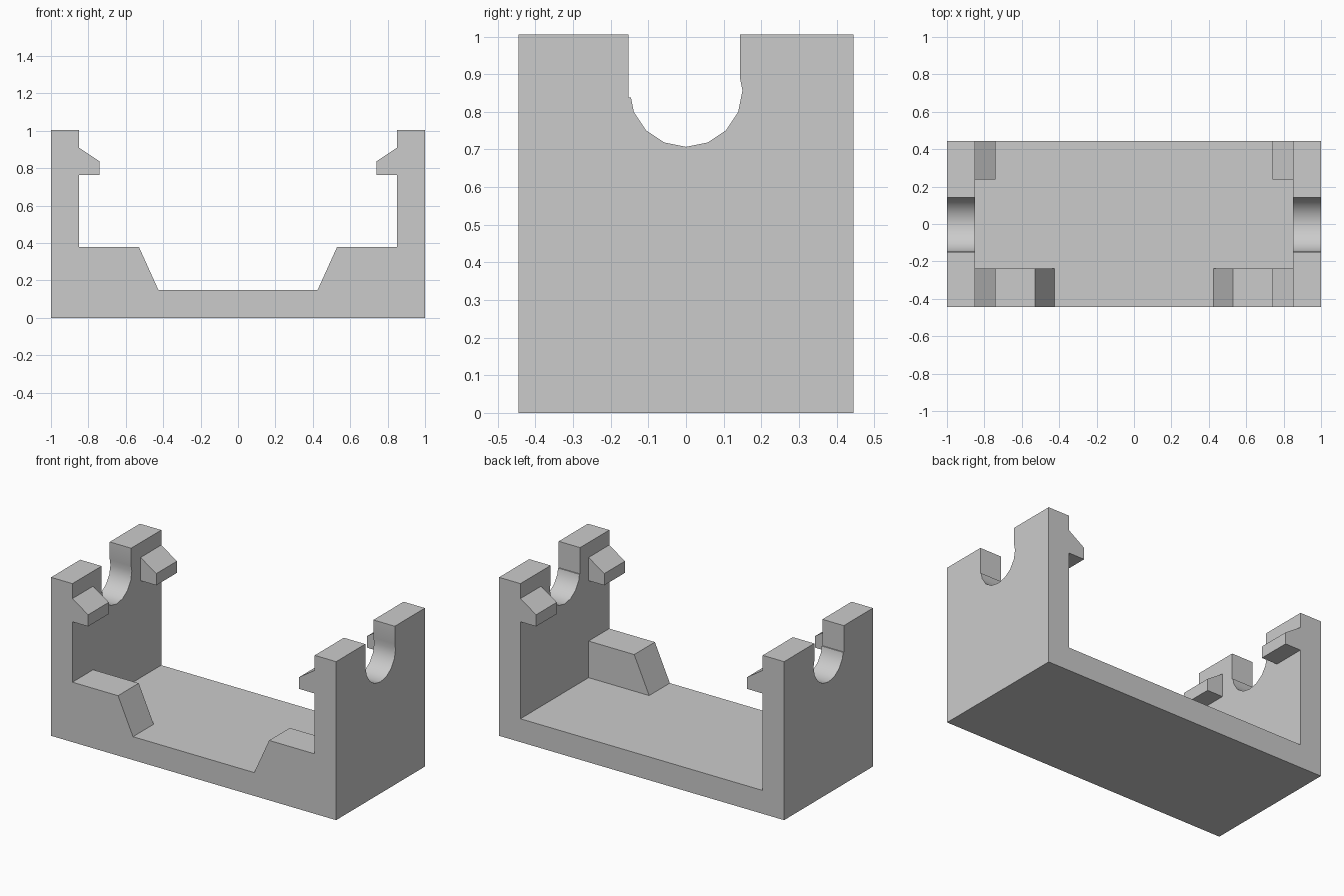
import bpy, bmesh, math
from mathutils import Vector

cube = bpy.data.objects.get("Cube")
if cube:
    bpy.data.objects.remove(cube, do_unlink=True)

W, D, H = 1.0, 0.445, 1.005      # half width, half depth, height
WALL, FLOOR = 0.85, 0.148        # inner wall position, floor top
TAB = 0.207                      # depth of clips and ramps

grey = bpy.data.materials.new("light_grey")
grey.use_nodes = True
colour = (0.6, 0.6, 0.6, 1)
grey.diffuse_color = colour
grey.node_tree.nodes["Principled BSDF"].inputs["Base Color"].default_value = colour


def prism(name, profile, axis, start, end):
    """Extrude a closed 2D profile along x (profile is y, z) or y (profile is x, z)."""
    bm = bmesh.new()
    place = (lambda a, b: (start, a, b)) if axis == "x" else (lambda a, b: (a, start, b))
    face = bm.faces.new([bm.verts.new(place(a, b)) for a, b in profile])
    out = bmesh.ops.extrude_face_region(bm, geom=[face])
    step = Vector((end - start, 0, 0)) if axis == "x" else Vector((0, end - start, 0))
    bmesh.ops.translate(bm, vec=step, verts=[v for v in out["geom"] if isinstance(v, bmesh.types.BMVert)])
    bmesh.ops.recalc_face_normals(bm, faces=bm.faces)
    mesh = bpy.data.meshes.new(name)
    bm.to_mesh(mesh)
    bm.free()
    mesh.materials.append(grey)
    obj = bpy.data.objects.new(name, mesh)
    bpy.context.collection.objects.link(obj)
    return obj


def combine(target, part, operation):
    """Merge a part into the target, or cut it away, and drop the helper."""
    part.hide_render = True
    mod = target.modifiers.new(part.name, "BOOLEAN")
    mod.operation, mod.solver, mod.object = operation, "EXACT", part
    bpy.context.view_layer.objects.active = target
    bpy.ops.object.modifier_apply(modifier=mod.name)
    bpy.data.objects.remove(part, do_unlink=True)


# Floor with two end walls
frame = prism("cradle_frame", [(-W, 0), (W, 0), (W, H), (WALL, H), (WALL, FLOOR),
                               (-WALL, FLOOR), (-WALL, H), (-W, H)], "y", -D, D)

INSET = 0.93                     # parts are rooted inside the walls
for side, s in (("left", 1), ("right", -1)):
    # Sloped ramp block in each front corner
    ramp = [(s * INSET, 0.08), (s * 0.394, 0.08), (s * 0.425, FLOOR),
            (s * 0.53, 0.38), (s * INSET, 0.38)]
    combine(frame, prism(side + "_ramp", ramp, "y", -D, -D + TAB), "UNION")

    # Hooked clips on the inner wall, front and back
    clip = [(s * INSET, 0.763), (s * 0.74, 0.763), (s * 0.74, 0.837),
            (s * WALL, 0.91), (s * INSET, 0.91)]
    for end, y in (("front", -D), ("back", D - TAB)):
        combine(frame, prism(f"{side}_{end}_clip", clip, "y", y, y + TAB), "UNION")

# Bearing notches through both walls: a round seat and a slightly offset slot
R, CENTRE = 0.15, 0.857
seat = [(R * math.cos(i * math.pi / 8), CENTRE + R * math.sin(i * math.pi / 8)) for i in range(16)]
slot = [(-0.153, 0.838), (0.143, 0.838), (0.143, 1.2), (-0.153, 1.2)]
combine(frame, prism("seat_cutter", seat, "x", -1.2, 1.2), "DIFFERENCE")
combine(frame, prism("slot_cutter", slot, "x", -1.2, 1.2), "DIFFERENCE")

# Tidy coplanar faces, then smooth only the round seats
bm = bmesh.new()
bm.from_mesh(frame.data)
bmesh.ops.remove_doubles(bm, verts=bm.verts, dist=0.0005)
bmesh.ops.dissolve_limit(bm, angle_limit=math.radians(1), verts=bm.verts, edges=bm.edges)
bm.to_mesh(frame.data)
bm.free()
bpy.ops.object.select_all(action="DESELECT")
frame.select_set(True)
bpy.context.view_layer.objects.active = frame
bpy.ops.object.shade_smooth_by_angle(angle=math.radians(30))
